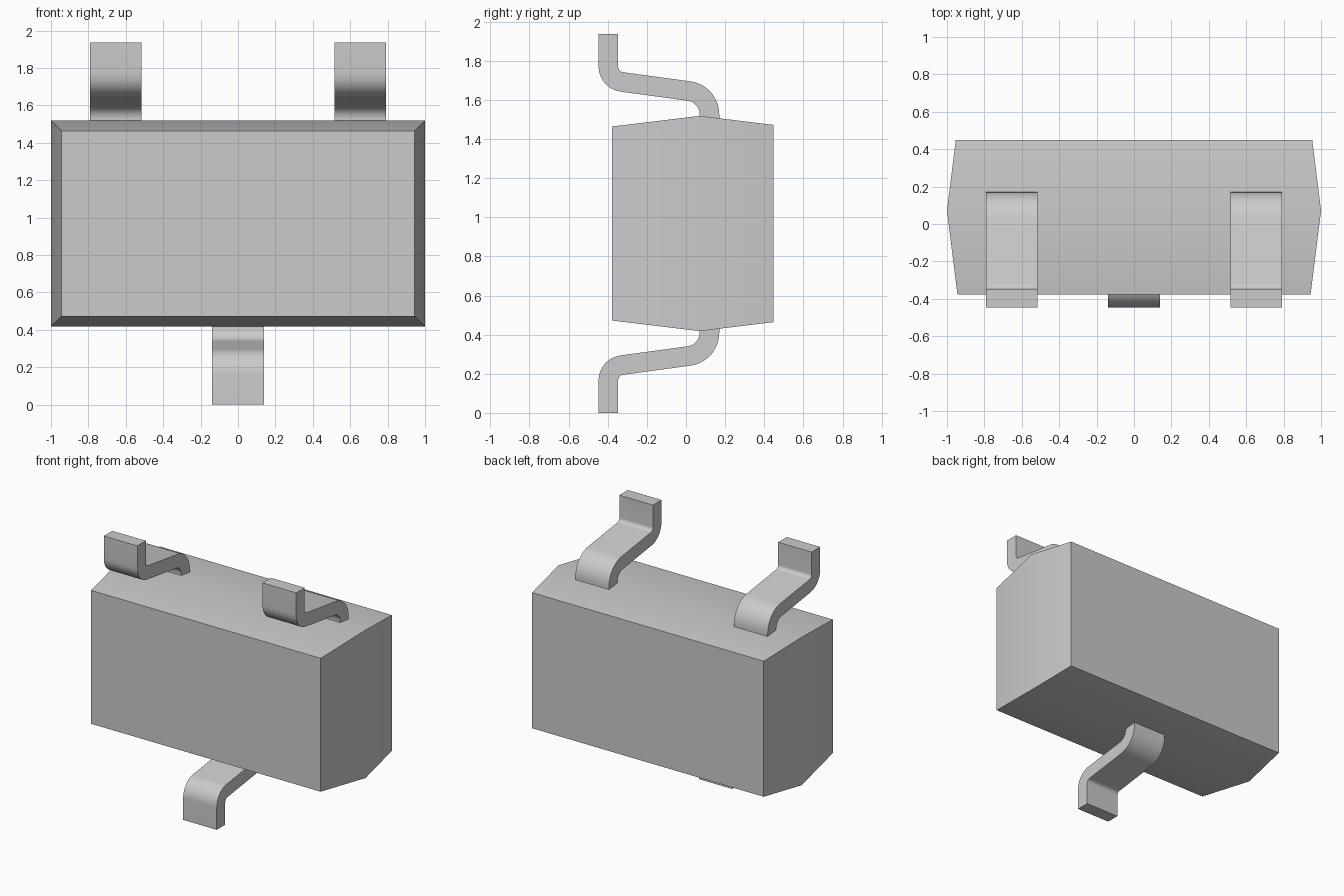
import bpy, bmesh
from math import radians, sin, cos
from mathutils import Vector

cube = bpy.data.objects.get("Cube")
if cube:
    bpy.data.objects.remove(cube, do_unlink=True)

grey = bpy.data.materials.new("light_grey")
grey.use_nodes = True
colour = (0.6, 0.6, 0.6, 1.0)
grey.diffuse_color = colour
grey.node_tree.nodes["Principled BSDF"].inputs["Base Color"].default_value = colour

MID_Z = 0.968


def loft(name, rings):
    """Join matching rings of points with quads and cap both ends."""
    bm = bmesh.new()
    loops = [[bm.verts.new(p) for p in ring] for ring in rings]
    for a, b in zip(loops, loops[1:]):
        n = len(a)
        for i in range(n):
            bm.faces.new((a[i], a[(i + 1) % n], b[(i + 1) % n], b[i]))
    bm.faces.new(loops[0])
    bm.faces.new(loops[-1])
    bmesh.ops.recalc_face_normals(bm, faces=bm.faces)
    mesh = bpy.data.meshes.new(name)
    bm.to_mesh(mesh)
    bm.free()
    mesh.materials.append(grey)
    obj = bpy.data.objects.new(name, mesh)
    bpy.context.collection.objects.link(obj)
    bpy.ops.object.select_all(action='DESELECT')
    obj.select_set(True)
    bpy.context.view_layer.objects.active = obj
    bpy.ops.object.shade_smooth_by_angle(angle=radians(30))
    return obj


def rectangle(y, half_x, half_z):
    return [(sx * half_x, y, MID_Z + sz * half_z)
            for sx, sz in ((-1, -1), (1, -1), (1, 1), (-1, 1))]


# Moulded body, widest at its parting line
loft("body", [rectangle(-0.377, 0.944, 0.496),
              rectangle(0.07, 1.0, 0.55),
              rectangle(0.448, 0.953, 0.504)])


def arc(centre, radius, start, end, steps=10):
    cy, cz = centre
    angles = [radians(start + (end - start) * i / steps) for i in range(steps + 1)]
    return [(cy + radius * cos(a), cz + radius * sin(a)) for a in angles]


# Bent strip section: one side out to the foot, the other side back
SHOULDER, FOOT = (0.0, 0.41), (-0.317, 0.165)
SLOPE = 8
outer = arc(SHOULDER, 0.17, 0, SLOPE - 90) + arc(FOOT, 0.03, SLOPE + 90, 180)
inner = arc(SHOULDER, 0.07, 0, SLOPE - 90) + arc(FOOT, 0.13, SLOPE + 90, 180)
section = ([(0.17, 0.48)] + outer + [(-0.347, 0.0), (-0.447, 0.0)]
           + inner[::-1] + [(0.07, 0.48)])


def lead(name, x, upper):
    half = 0.138
    pts = [(y, 2 * MID_Z - z if upper else z) for y, z in section]
    loft(name, [[Vector((x + s * half, y, z)) for y, z in pts] for s in (-1, 1)])


# Three leads: one below, two above
lead("bottom_lead", 0.0, False)
lead("top_left_lead", 0.653, True)
lead("top_right_lead", -0.653, True)
